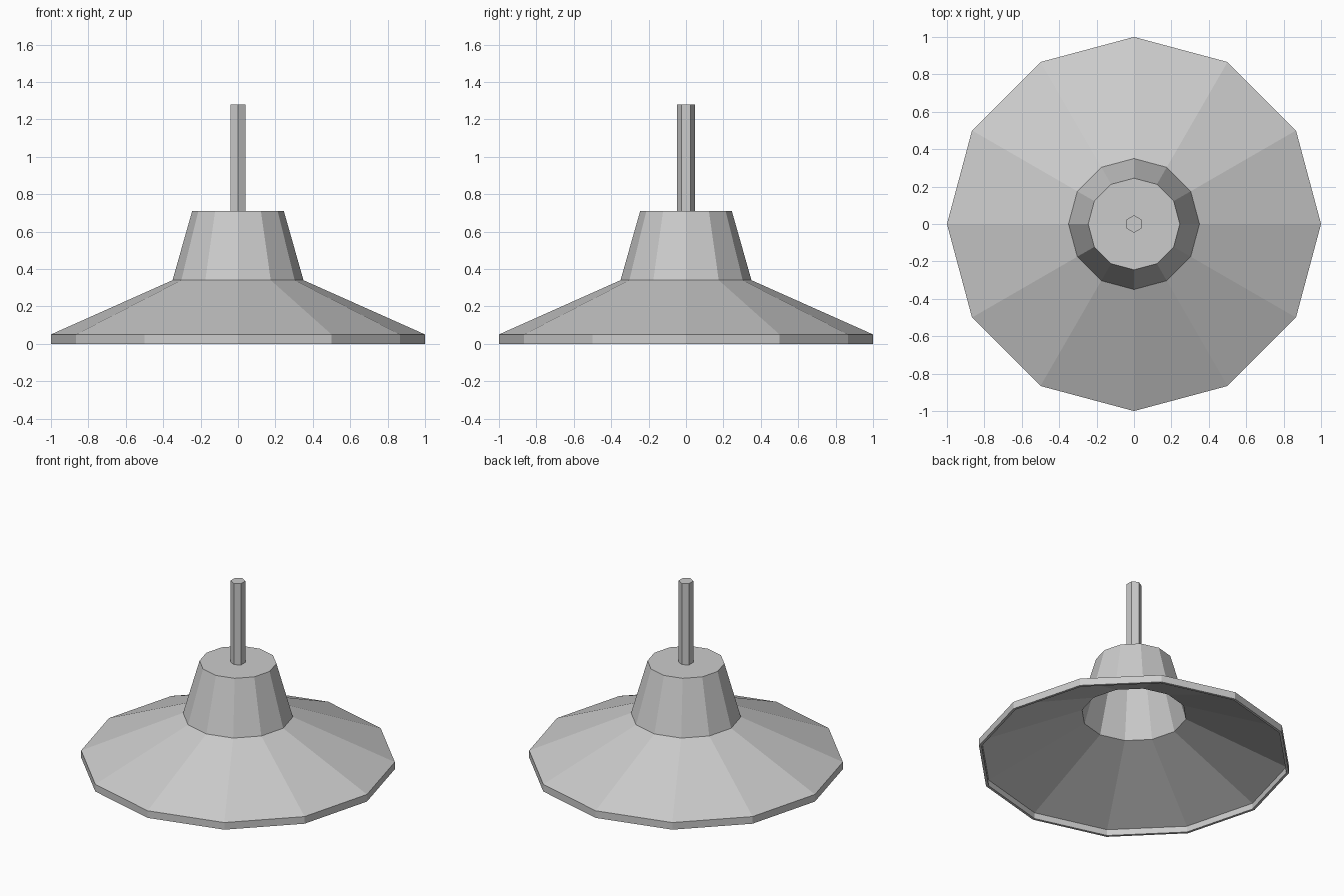
import bpy, bmesh
from math import cos, sin, tau

if "Cube" in bpy.data.objects:
    bpy.data.objects.remove(bpy.data.objects["Cube"])


def lathe(name, profile, sides, phase=0.0):
    """Revolve (radius, z) points around z; radius 0 becomes a flat n-gon cap."""
    bm = bmesh.new()
    rings = []
    for r, z in profile:
        rings.append([bm.verts.new((r * cos(tau * i / sides + phase),
                                    r * sin(tau * i / sides + phase), z))
                      for i in range(sides)])
    for a, b in zip(rings, rings[1:]):
        for i in range(sides):
            j = (i + 1) % sides
            bm.faces.new((a[i], a[j], b[j], b[i]))
    bm.faces.new(rings[0])
    bm.faces.new(rings[-1])
    bmesh.ops.recalc_face_normals(bm, faces=bm.faces)
    mesh = bpy.data.meshes.new(name)
    bm.to_mesh(mesh)
    bm.free()
    obj = bpy.data.objects.new(name, mesh)
    bpy.context.collection.objects.link(obj)
    return obj


# Hollow shade: outside from the neck top down to the rim, then back up inside
lathe("lamp_shade", [
    (0.245, 0.71), (0.35, 0.34), (1.0, 0.05), (1.0, 0.0),
    (0.982, 0.0), (0.982, 0.042), (0.335, 0.328), (0.232, 0.695),
], 12)

# Hexagonal hanging rod on top of the neck
lathe("hanging_rod", [(0.047, 0.70), (0.047, 1.28)], 6, tau / 4)
